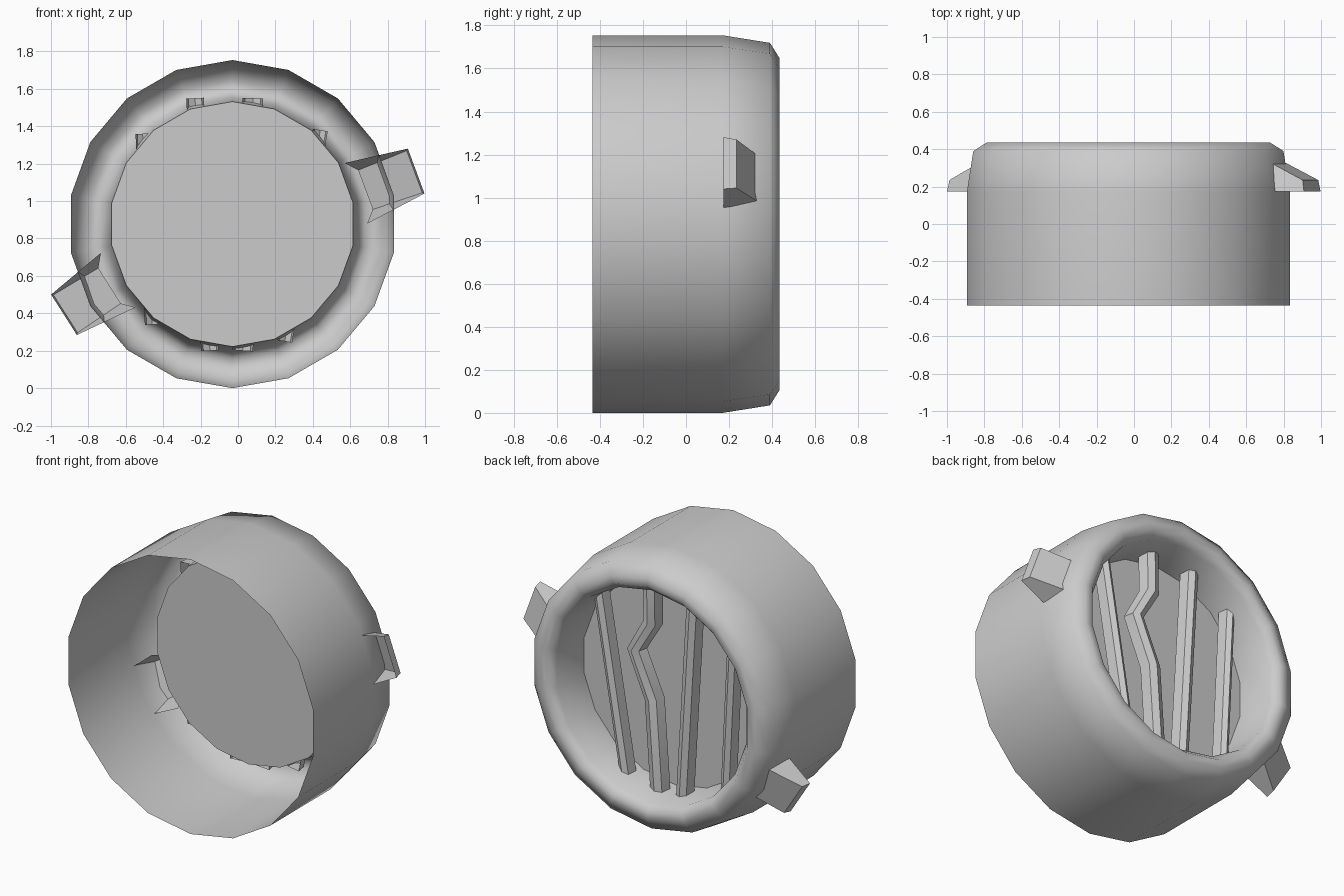
import bpy, bmesh, math
from mathutils import Vector

if "Cube" in bpy.data.objects:
    bpy.data.objects.remove(bpy.data.objects["Cube"])

CX, CZ, SIDES = -0.03, 0.877, 18


def make(name, verts, faces, recalc=True, angle=40):
    me = bpy.data.meshes.new(name)
    me.from_pydata(verts, [], faces)
    bm = bmesh.new()
    bm.from_mesh(me)
    if recalc:
        bmesh.ops.recalc_face_normals(bm, faces=bm.faces)
    bm.to_mesh(me)
    bm.free()
    ob = bpy.data.objects.new(name, me)
    bpy.context.collection.objects.link(ob)
    bpy.context.view_layer.objects.active = ob
    bpy.ops.object.select_all(action='DESELECT')
    ob.select_set(True)
    bpy.ops.object.shade_smooth_by_angle(angle=math.radians(angle))
    return ob


def ring(r, y):
    return [(CX + r * math.sin(2 * math.pi * i / SIDES), y,
             CZ + r * math.cos(2 * math.pi * i / SIDES)) for i in range(SIDES)]


def strips(rows, n, closed=True):
    return [(k * n + i, k * n + (i + 1) % n, (k + 1) * n + (i + 1) % n, (k + 1) * n + i)
            for k in range(rows - 1) for i in range(n if closed else n - 1)]


# open drum with rounded rim and recessed inner wall: (radius, y)
profile = [(0.877, -0.435), (0.877, 0.17), (0.842, 0.39), (0.77, 0.435),
           (0.72, 0.435), (0.68, 0.39), (0.655, 0.15)]
make("drum_shell", [v for r, y in profile for v in ring(r, y)],
     strips(len(profile), SIDES), angle=52)

# recessed disc
make("lens_disc", ring(0.655, 0.15), [tuple(range(SIDES))[::-1]])


# grille bars: channel section swept along an x,z path
def bar(name, path, w):
    section = [(-w, 0.2), (-w * 0.75, 0.265), (0, 0.285), (w * 0.75, 0.265), (w, 0.2)]
    pts = [Vector(p) for p in path]
    verts = []
    for i, p in enumerate(pts):
        d = (pts[min(i + 1, len(pts) - 1)] - pts[max(i - 1, 0)]).normalized()
        side = Vector((d.y, -d.x))
        for s, y in section:
            q = p + side * s
            verts.append((q.x, y, q.y))
    n, m = len(section), len(pts)
    faces = strips(m, n, False) + [tuple(range(n)), tuple(range((m - 1) * n, m * n))]
    make(name, verts, faces)


bar("grille_bar_1", [(0.44, 1.38), (0.25, 0.25)], 0.04)
bar("grille_bar_2", [(0.08, 1.55), (0.075, 1.27), (0.19, 1.07), (0.065, 0.78), (0.025, 0.2)], 0.055)
bar("grille_bar_3", [(-0.23, 1.55), (-0.15, 0.2)], 0.047)
bar("grille_bar_4", [(-0.51, 1.36), (-0.46, 0.34)], 0.038)


# side lugs: wedge shells open at the front and the inner end
def lug(name, deg):
    a = math.radians(deg)
    radial, tangent = Vector((math.cos(a), math.sin(a))), Vector((-math.sin(a), math.cos(a)))
    verts = []
    for r, half, y in [(0.676, 0.173, 0.175), (1.02, 0.128, 0.175),
                       (1.01, 0.12, 0.235), (0.731, 0.112, 0.375)]:
        for s in (-1, 1):
            q = radial * r + tangent * (s * half - 0.075)
            verts.append((CX + q.x, y, CZ + q.y))
    make(name, verts, [(2, 3, 5, 4), (4, 5, 7, 6), (0, 2, 4, 6), (1, 7, 5, 3)])


lug("right_lug", 20.3)
lug("left_lug", 212.5)
